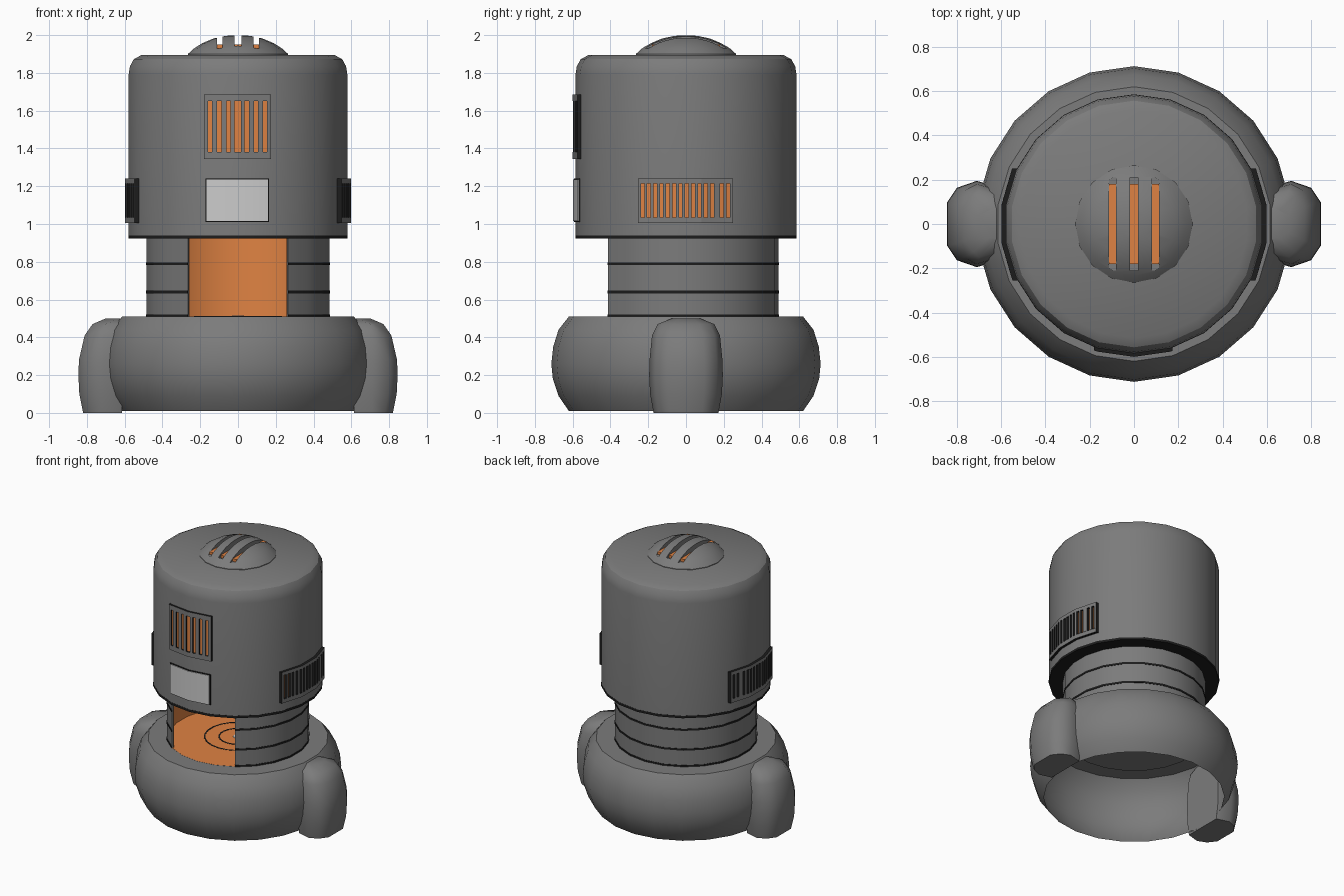
import bpy, bmesh, math

if "Cube" in bpy.data.objects:
    bpy.data.objects.remove(bpy.data.objects["Cube"])

N = 22                 # sides of all the main turned parts
R = 0.585              # upper body radius
APO = R * math.cos(math.pi / N)


def material(name, rgb):
    m = bpy.data.materials.new(name)
    m.diffuse_color = (*rgb, 1)
    m.use_nodes = True
    m.node_tree.nodes["Principled BSDF"].inputs["Base Color"].default_value = m.diffuse_color
    return m


GREY = material("dark_grey", (0.2, 0.2, 0.2))
ORANGE = material("orange", (0.74, 0.225, 0.056))
DARK = material("near_black", (0.012, 0.012, 0.012))
LIGHT = material("light_grey", (0.52, 0.52, 0.52))


def finish(name, bm, mats=(GREY,), angle=32):
    bmesh.ops.remove_doubles(bm, verts=bm.verts, dist=1e-5)
    bmesh.ops.recalc_face_normals(bm, faces=bm.faces)
    me = bpy.data.meshes.new(name)
    bm.to_mesh(me)
    bm.free()
    ob = bpy.data.objects.new(name, me)
    bpy.context.collection.objects.link(ob)
    for m in mats:
        me.materials.append(m)
    if angle:
        bpy.ops.object.select_all(action='DESELECT')
        ob.select_set(True)
        bpy.context.view_layer.objects.active = ob
        bpy.ops.object.shade_smooth_by_angle(angle=math.radians(angle))
    return ob


def lathe(name, profile, mat=GREY, n=N, first=0, last=None, closed=False):
    """Turn (r, z) points about z; step 0 is at the front. first/last leave a gap."""
    last = n if last is None else last
    bm = bmesh.new()
    rows = []
    for i in range(first, last + 1):
        a = -math.pi / 2 + 2 * math.pi * i / n
        rows.append([bm.verts.new((r * math.cos(a), r * math.sin(a), z)) for r, z in profile])
    m = len(profile)
    for a, b in zip(rows, rows[1:]):
        for j in range(m if closed else m - 1):
            k = (j + 1) % m
            quad = [a[j], b[j], b[k], a[k]]
            if profile[j][0] == 0:
                quad.pop(0)
            elif profile[k][0] == 0:
                quad.pop(2)
            bm.faces.new(quad)
    if closed and last - first < n:
        bm.faces.new(rows[0])
        bm.faces.new(rows[-1])
    return finish(name, bm, (mat,))


def box(bm, x0, x1, y0, y1, z0, z1):
    v = bmesh.ops.create_cube(bm, size=1)["verts"]
    for p in v:
        p.co = (x0 if p.co.x < 0 else x1, y0 if p.co.y < 0 else y1, z0 if p.co.z < 0 else z1)


def bent_box(bm, face, s0, s1, z0, z1, o0, o1):
    """Box wrapped on the faceted body; outer side takes material 0, the rest material 1."""
    step = 2 * math.pi / N
    angles = [(k + (0.5 if face == "front" else 0)) * step for k in range(-3, 3)]
    breaks = [R * math.sin(a + step / 2) for a in angles]
    cuts = [s0] + [b for b in breaks if s0 + 1e-4 < b < s1 - 1e-4] + [s1]

    def point(s, o, z):
        d = min((APO + o - s * math.sin(a)) / math.cos(a) for a in angles)
        return {"front": (s, -d, z), "right": (d, s, z), "left": (-d, s, z)}[face]

    rows = [[bm.verts.new(point(s, o, z)) for o, z in ((o0, z0), (o1, z0), (o1, z1), (o0, z1))]
            for s in cuts]
    for a, b in zip(rows, rows[1:]):
        for j in range(4):
            k = (j + 1) % 4
            bm.faces.new((a[j], b[j], b[k], a[k])).material_index = 0 if j == 1 else 1
    for row in (rows[0], rows[-1]):
        bm.faces.new(row).material_index = 1


def panel(name, face, s0, s1, z0, z1, o0, o1, mats):
    bm = bmesh.new()
    bent_box(bm, face, s0, s1, z0, z1, o0, o1)
    return finish(name, bm, mats)


def grille(name, face, s0, s1, z0, z1, slots, sz0, sz1, out):
    """Frame with upright slots (centre, half width) over an orange backing."""
    bm = bmesh.new()
    edges = [s0] + [e for c, h in slots for e in (c - h, c + h)] + [s1]
    for a, b in zip(edges[::2], edges[1::2]):
        bent_box(bm, face, a, b, sz0, sz1, -0.01, out)
    bent_box(bm, face, s0, s1, z0, sz0, -0.01, out)
    bent_box(bm, face, s0, s1, sz1, z1, -0.01, out)
    finish(name, bm, (GREY, DARK), 0)
    panel(name + "_backing", face, s0 + 0.01, s1 - 0.01, sz0 - 0.01, sz1 + 0.01, -0.01, 0.004,
          (ORANGE, ORANGE))


# Base: open-bottomed bulging shell
lathe("base_shell", [(0.62, 0.01), (0.675, 0.09), (0.705, 0.18), (0.713, 0.26), (0.703, 0.35),
                     (0.675, 0.44), (0.62, 0.51), (0.47, 0.51)])

# Side pods: lofted rounded lugs
for side, label in ((1, "right"), (-1, "left")):
    bm = bmesh.new()
    rings = []
    for z, hy, xo in ((0, 0.172, 0.82), (0.1, 0.19, 0.84), (0.2, 0.195, 0.845), (0.28, 0.193, 0.842),
                      (0.41, 0.18, 0.812), (0.47, 0.15, 0.77), (0.5, 0.075, 0.70)):
        half = [(0.615, 0.85), (min(0.71, xo - 0.07), 1.0), (xo - 0.045, 0.84), (xo, 0.5)]
        pts = half + [(x, -f) for x, f in reversed(half)]
        rings.append([bm.verts.new((side * x, f * hy, z)) for x, f in pts])
    for a, b in zip(rings, rings[1:]):
        for j in range(8):
            k = (j + 1) % 8
            bm.faces.new((a[j], a[k], b[k], b[j]))
    bm.faces.new(rings[0])
    bm.faces.new(rings[-1])
    finish(label + "_pod", bm, angle=62)

# Neck wall with the four front segments left open, orange lining
lathe("neck_wall", [(0.49, 0.50), (0.49, 0.93), (0.478, 0.93), (0.478, 0.50)],
      first=2, last=N - 2, closed=True)
lathe("neck_lining", [(0.476, 0.505), (0.476, 0.93)], ORANGE, first=2, last=N - 2)
for i, z in enumerate((0.515, 0.64, 0.79)):
    lathe(f"neck_band_{i + 1}", [(0.493, z - 0.007), (0.493, z + 0.007), (0.485, z + 0.007), (0.485, z - 0.007)],
          DARK, first=2, last=N - 2, closed=True)

# Chamber floor (grey underside) with rings and hub
lathe("chamber_floor", [(0, 0.512), (0.489, 0.512)], ORANGE)
lathe("floor_underside", [(0, 0.497), (0.488, 0.497), (0.488, 0.511)])
for i, r in enumerate((0.13, 0.23)):
    lathe(f"floor_ring_{i + 1}", [(r - 0.005, 0.511), (r - 0.005, 0.514), (r + 0.005, 0.514), (r + 0.005, 0.511)],
          DARK, closed=True)
lathe("floor_hub", [(0.035, 0.511), (0.032, 0.515), (0, 0.516)], LIGHT, n=12)
lathe("chamber_ceiling", [(0, 0.926), (0.476, 0.926)], ORANGE)

# Upper body and its dark lower rim
lathe("upper_body", [(R, 0.935), (R, 1.79), (0.578, 1.835), (0.557, 1.873), (0.515, 1.895), (0, 1.897)])
lathe("lower_rim", [(R + 0.001, 0.94), (R + 0.001, 0.922), (0.475, 0.922), (0.475, 0.94)], DARK, closed=True)

# Top dome with three slots
dome = lathe("top_dome", [(0, 1.88), (0.265, 1.88), (0.265, 1.9), (0.235, 1.928), (0.19, 1.957),
                          (0.13, 1.982), (0.065, 1.996), (0, 2.0)], n=16)
cut, strips = bmesh.new(), bmesh.new()
for x in (-0.097, 0, 0.097):
    w = 0.018 if x == 0 else 0.015
    box(cut, x - w, x + w, -0.21, 0.21, 1.93, 2.1)
    box(strips, x - w, x + w, -0.18, 0.18, 1.92, 1.95)
cutter = finish("dome_slot_cutter", cut, (GREY,), 0)
finish("dome_slot_glow", strips, (ORANGE,), 0)
cutter.hide_render = True
cutter.display_type = 'WIRE'
mod = dome.modifiers.new("slots", 'BOOLEAN')
mod.operation, mod.solver, mod.object = 'DIFFERENCE', 'EXACT', cutter

# Front grille and light plate
front_slots = [(0.0485 * k - 0.002, 0.017 if k == 0 else 0.011) for k in range(-3, 4)]
grille("front_grille", "front", -0.18, 0.175, 1.345, 1.685, front_slots, 1.38, 1.65, 0.015)
panel("front_plate_frame", "front", -0.173, 0.165, 1.01, 1.24, -0.01, 0.008, (DARK, DARK))
panel("front_plate", "front", -0.168, 0.160, 1.015, 1.235, -0.005, 0.013, (LIGHT, LIGHT))

# Side grilles
side_slots = [(-0.23 + 0.0335 * k, 0.009) for k in range(12)] + [(0.19, 0.009), (0.224, 0.009)]
for face in ("right", "left"):
    grille(face + "_grille", face, -0.255, 0.25, 1.005, 1.24, side_slots, 1.035, 1.215, 0.02)
